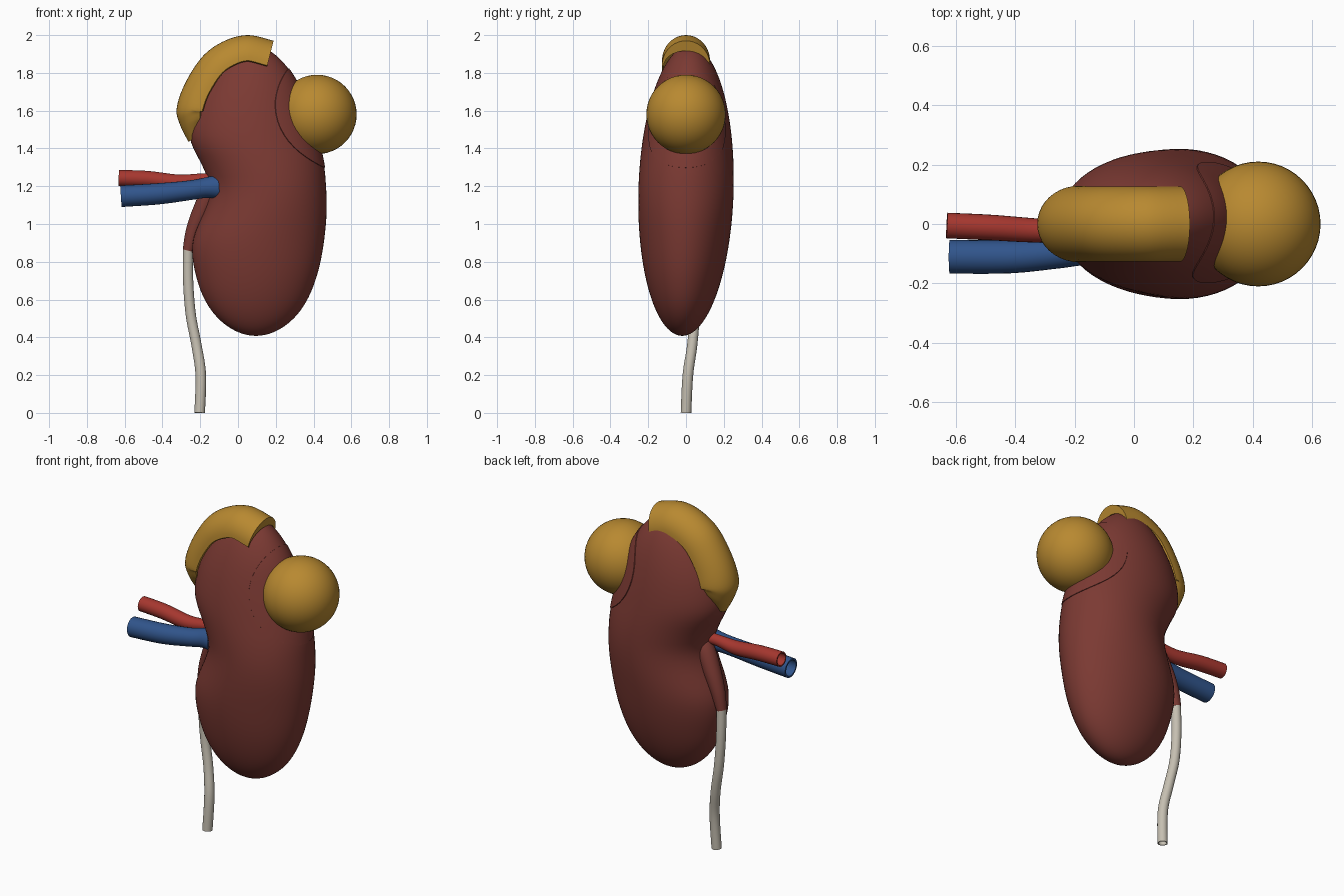
import bpy, bmesh, math
from mathutils import Vector

if "Cube" in bpy.data.objects:
    bpy.data.objects.remove(bpy.data.objects["Cube"])

def material(name, color):
    m = bpy.data.materials.new(name)
    m.diffuse_color = (*color, 1)
    m.use_nodes = True
    m.node_tree.nodes["Principled BSDF"].inputs["Base Color"].default_value = m.diffuse_color
    return m

BROWN = material("kidney brown", (0.20, 0.042, 0.033))
GOLD = material("gland gold", (0.48, 0.25, 0.03))
RED = material("artery red", (0.38, 0.038, 0.028))
BLUE = material("vein blue", (0.030, 0.09, 0.26))
CREAM = material("ureter cream", (0.56, 0.52, 0.44))

def spline(points, f):
    """Catmull-Rom sample of tuples, f from 0 to 1."""
    n = len(points) - 1
    i = min(int(f * n), n - 1)
    t = f * n - i
    p = [Vector(points[max(0, min(n, i + k))]) for k in (-1, 0, 1, 2)]
    return 0.5 * (2 * p[1] + (p[2] - p[0]) * t
                  + (2 * p[0] - 5 * p[1] + 4 * p[2] - p[3]) * t * t
                  + (3 * p[1] - p[0] - 3 * p[2] + p[3]) * t ** 3)

def smooth(ob, angle=40):
    bpy.ops.object.select_all(action='DESELECT')
    ob.select_set(True)
    bpy.context.view_layer.objects.active = ob
    bpy.ops.object.shade_smooth_by_angle(angle=math.radians(angle))

def loft(name, rings, mat, caps=True):
    """Skin a list of closed rings."""
    bm = bmesh.new()
    vs = [[bm.verts.new(p) for p in r] for r in rings]
    n = len(vs[0])
    for a, b in zip(vs, vs[1:]):
        for j in range(n):
            k = (j + 1) % n
            bm.faces.new((a[j], a[k], b[k], b[j]))
    if caps:
        bm.faces.new(vs[0])
        bm.faces.new(vs[-1])
    bmesh.ops.recalc_face_normals(bm, faces=bm.faces)
    me = bpy.data.meshes.new(name)
    bm.to_mesh(me)
    bm.free()
    me.materials.append(mat)
    ob = bpy.data.objects.new(name, me)
    bpy.context.collection.objects.link(ob)
    smooth(ob)
    return ob

def sweep(path, section, steps):
    """Rings along a path; section(f, extra) gives (side, y) offsets."""
    rings = []
    for i in range(steps + 1):
        f = i / steps
        c = spline(path, f)
        d = spline(path, min(1, f + .01)) - spline(path, max(0, f - .01))
        t = Vector(d[:3]).normalized()
        side = t.cross(Vector((0, 1, 0))).normalized()
        up = side.cross(t)
        rings.append([Vector(c[:3]) + side * a + up * b for a, b in section(f, c[3])])
    return rings

def circle(scale=1, n=24):
    return lambda f, r: [(scale * r * math.cos(2 * math.pi * j / n),
                          scale * r * math.sin(2 * math.pi * j / n)) for j in range(n)]

def tube(name, path, mat, hollow=True):
    outer = sweep(path, circle(), 32)
    if not hollow:
        return loft(name, outer, mat)
    return loft(name, sweep(path, circle(.82), 32)[::-1] + outer, mat, caps=False)

# Kidney body: (z, centre x, width factor) controls for elliptical sections
BODY = [(.408, .095, .42), (.515, .095, .42), (.70, .097, .398), (.90, .107, .372),
        (1.1, .152, .319), (1.2, .158, .308), (1.3, .136, .325), (1.45, .085, .361),
        (1.6, .068, .362), (1.75, .073, .36), (1.85, .075, .35), (1.946, .07, .35)]

def body_at(z):
    for i in range(len(BODY) - 1):
        a, b = BODY[i], BODY[i + 1]
        if z <= b[0] or i == len(BODY) - 2:
            t = (z - a[0]) / (b[0] - a[0])
            # smooth tangents from neighbouring rows
            out = []
            for k in (1, 2):
                p, q = BODY[max(i - 1, 0)], BODY[min(i + 2, len(BODY) - 1)]
                h = b[0] - a[0]
                m0 = (b[k] - p[k]) / (b[0] - p[0]) * h
                m1 = (q[k] - a[k]) / (q[0] - a[0]) * h
                out.append((2*t**3 - 3*t*t + 1) * a[k] + (t**3 - 2*t*t + t) * m0
                           + (3*t*t - 2*t**3) * b[k] + (t**3 - t*t) * m1)
            return out

def kidney(name, grow=0):
    rings = []
    for i in range(65):
        ang = .02 + (math.pi - .04) * i / 64
        u, s = -math.cos(ang), math.sin(ang)
        z = 1.177 + .769 * u
        cx, w = body_at(z)
        cy = .02 * u
        rings.append([(cx + (w + grow) * s * math.cos(a), cy + (.252 + grow) * s * math.sin(a),
                       z + grow * u) for a in (2 * math.pi * j / 64 for j in range(64))])
    return loft(name, rings, BROWN)

kidney("kidney_body")

def ball(name, loc, r, mat):
    bpy.ops.mesh.primitive_uv_sphere_add(segments=48, ring_count=24, radius=r, location=loc)
    ob = bpy.context.object
    ob.name = name
    ob.data.materials.append(mat)
    smooth(ob)
    return ob

# Round growth and the slightly raised patch around it
ball("round_growth", (.418, 0, 1.58), .21, GOLD)
patch = kidney("growth_collar", .004)
cutter = ball("collar_cutter", (.418, 0, 1.58), .285, BROWN)
cutter.hide_render = True
mod = patch.modifiers.new("trim", 'BOOLEAN')
mod.operation = 'INTERSECT'
mod.solver = 'EXACT'
mod.object = cutter
bpy.context.view_layer.objects.active = patch
bpy.ops.object.modifier_apply(modifier=mod.name)
bpy.data.objects.remove(cutter)
smooth(patch)

# Gland: arched saddle swept over the upper pole, ridge path with width scale
RIDGE = [(-.262, 0, 1.435, .35), (-.305, 0, 1.52, .82), (-.325, 0, 1.61, 1),
         (-.28, 0, 1.745, 1), (-.185, 0, 1.89, 1), (-.07, 0, 1.97, 1),
         (.055, 0, 2.0, 1), (.188, 0, 1.97, 1)]

def arch(f, s):
    angs = [math.radians(-90 + 180 * j / 20) for j in range(21)]
    outer = [(.135 * s * (1 - math.cos(a)), .127 * s * math.sin(a)) for a in angs]
    inner = [(.055 * s + .085 * s * (1 - math.cos(a)), .118 * s * math.sin(a))
             for a in reversed(angs)]
    # side axis points inward or outward depending on travel; travel here makes it outward
    return [(-n, y) for n, y in outer + inner]

def saddle():
    rings = sweep(RIDGE, arch, 40)
    mid, edge = rings[20][10], rings[20][0]
    centre = Vector((.05, 0, 1.6))
    if (mid - centre).length < (Vector((edge.x, 0, edge.z)) - centre).length:
        rings = sweep(RIDGE, lambda f, s: [(-n, y) for n, y in arch(f, s)], 40)
    return loft("upper_gland", rings, GOLD)

saddle()

# Vessels and ureter: (x, y, z, radius), open end first
tube("artery", [(-.63, -.005, 1.243, .043), (-.48, -.012, 1.238, .043),
                (-.32, -.022, 1.222, .040), (-.2, -.02, 1.235, .032),
                (-.09, -.015, 1.24, .032)], RED)
tube("vein", [(-.62, -.11, 1.147, .057), (-.42, -.11, 1.16, .056),
              (-.26, -.098, 1.178, .052), (-.17, -.085, 1.192, .054),
              (-.105, -.08, 1.197, .066)], BLUE)
tube("ureter", [(-.203, 0, 0, .028), (-.197, .01, .2, .028), (-.22, .033, .36, .027),
                (-.25, .045, .52, .027), (-.264, .045, .70, .027),
                (-.264, .04, .87, .027)], CREAM)
tube("renal_pelvis", [(-.264, .04, .86, .029), (-.237, .035, .96, .04),
                      (-.19, .025, 1.07, .05), (-.13, .01, 1.18, .055),
                      (-.05, 0, 1.25, .05)], BROWN, hollow=False)
